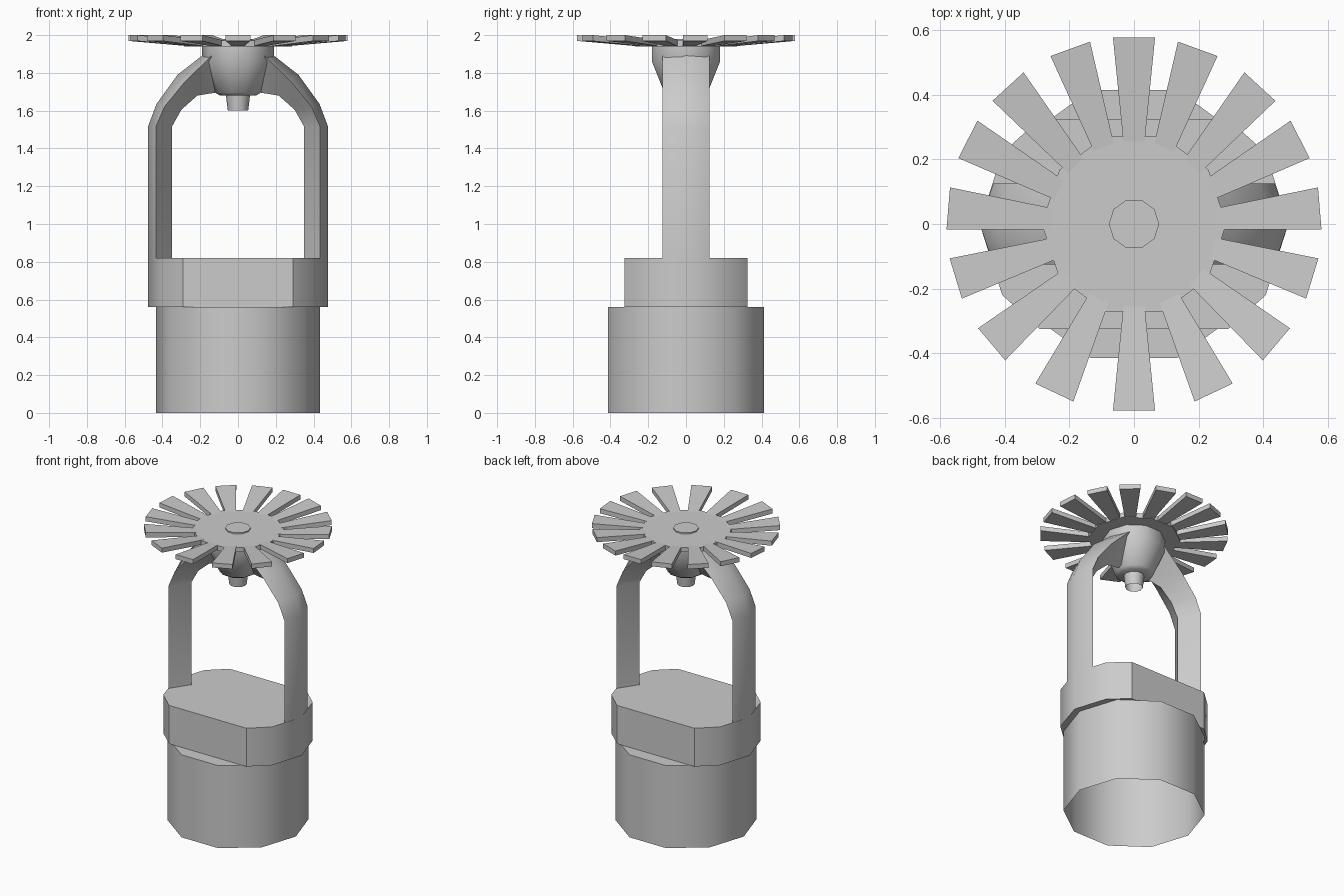
import bpy, bmesh, math
from mathutils import Vector

if "Cube" in bpy.data.objects:
    bpy.data.objects.remove(bpy.data.objects["Cube"])

SIDES = 10


def finish(name, bm, angle=40):
    bmesh.ops.recalc_face_normals(bm, faces=bm.faces)
    me = bpy.data.meshes.new(name)
    bm.to_mesh(me)
    bm.free()
    ob = bpy.data.objects.new(name, me)
    bpy.context.collection.objects.link(ob)
    if angle:
        bpy.ops.object.select_all(action='DESELECT')
        ob.select_set(True)
        bpy.context.view_layer.objects.active = ob
        bpy.ops.object.shade_smooth_by_angle(angle=math.radians(angle))
    return ob


def loft(bm, rings, cap_start=True):
    """Skin matching closed rings of points and cap the ends."""
    rows = [[bm.verts.new(p) for p in r] for r in rings]
    n = len(rows[0])
    for a, b in zip(rows, rows[1:]):
        for i in range(n):
            j = (i + 1) % n
            bm.faces.new((a[i], a[j], b[j], b[i]))
    if cap_start:
        bm.faces.new(rows[0][::-1])
    bm.faces.new(rows[-1])


def circle(r, z):
    return [(r * math.cos(2 * math.pi * i / SIDES), r * math.sin(2 * math.pi * i / SIDES), z)
            for i in range(SIDES)]


def turned(name, profile, cap_start=True):
    bm = bmesh.new()
    loft(bm, [circle(r, z) for r, z in profile], cap_start)
    return finish(name, bm)


# Threaded-end body and tip (both open underneath), hub
turned("body", [(0.435, 0), (0.435, 0.56)], cap_start=False)
turned("hub_tip", [(0.054, 1.60), (0.066, 1.70)], cap_start=False)
turned("hub", [(0.095, 1.68), (0.12, 1.695), (0.19, 1.86), (0.19, 1.94)])

# Wrench collar: long flats front and back, pointed ends
quarter = [(0.477, 0), (0.407, 0.22), (0.29, 0.325)]
outline = (quarter + [(-x, y) for x, y in quarter[::-1]]
           + [(-x, -y) for x, y in quarter[1:]] + [(x, -y) for x, y in quarter[:0:-1]])
bm = bmesh.new()
loft(bm, [[(x, y, z) for x, y in outline] for z in (0.56, 0.82)])
finish("wrench_collar", bm)

# Frame arms, diamond section: stations of (outer ridge, side, inner ridge) in x, z
stations = [
    ((0.477, 0.80), (0.435, 0.80), (0.35, 0.80)),
    ((0.477, 1.515), (0.435, 1.515), (0.35, 1.515)),
    ((0.432, 1.635), (0.39, 1.62), (0.30, 1.605)),
    ((0.32, 1.79), (0.28, 1.755), (0.215, 1.68)),
    ((0.16, 1.915), (0.14, 1.89), (0.09, 1.70)),
]
W = 0.125
for side, s in (("left", -1), ("right", 1)):
    bm = bmesh.new()
    loft(bm, [[(s * i[0], 0, i[1]), (s * h[0], -W, h[1]), (s * r[0], 0, r[1]),
               (s * h[0], W, h[1])] for r, h, i in stations])
    finish("frame_arm_" + side, bm)

# Deflector plate with a low rivet in the middle
turned("deflector_plate", [(0.285, 1.94), (0.285, 1.972)])
turned("rivet", [(0.078, 1.965), (0.078, 1.98)])

# Deflector tines rising outward: (tip, root) angles from the back, mirrored in x
half = [(20, 21.5), (42.5, 45), (63, 65.5), (85.2, 86.5), (107, 107), (130.2, 130.2), (154.7, 154.7)]
bm = bmesh.new()
for tip, root in [(0, 0), (180, 180)] + half + [(-a, -b) for a, b in half]:
    rings = []
    for a, r, w, z in ((root, 0.255, 0.033, 1.972), (tip, 0.576, 0.065, 2.0)):
        t = math.radians(a)
        out = Vector((math.sin(t), math.cos(t), 0))
        across = Vector((math.cos(t), -math.sin(t), 0))
        rings.append([out * r + across * (k * w) + Vector((0, 0, z - d))
                      for k, d in ((-1, 0), (1, 0), (1, 0.031), (-1, 0.031))])
    loft(bm, rings)
finish("deflector_tines", bm, angle=0)
